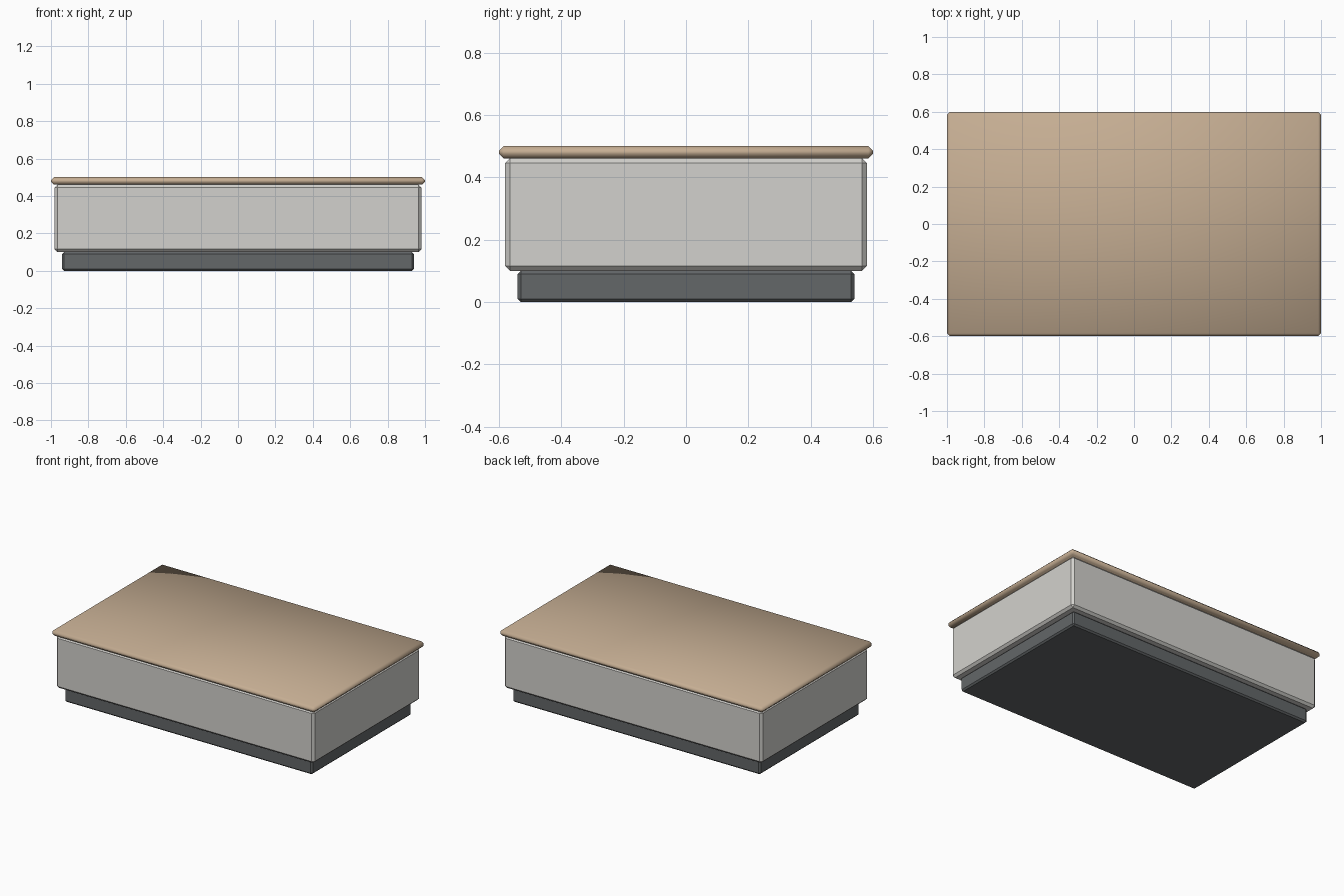
import bpy
import bmesh
from mathutils import Matrix

if "Cube" in bpy.data.objects:
    bpy.data.objects.remove(bpy.data.objects["Cube"], do_unlink=True)


def material(name, rgb):
    mat = bpy.data.materials.new(name)
    mat.use_nodes = True
    mat.diffuse_color = (*rgb, 1)
    mat.node_tree.nodes["Principled BSDF"].inputs["Base Color"].default_value = (*rgb, 1)
    return mat


def bevelled_box(name, width, depth, low, high, bevel, mat, soft=False):
    """Box between two heights with chamfered edges."""
    bm = bmesh.new()
    bmesh.ops.create_cube(bm, size=1)
    bm.transform(Matrix.Translation((0, 0, (low + high) / 2))
                 @ Matrix.Diagonal((width, depth, high - low, 1)))
    bmesh.ops.bevel(bm, geom=bm.edges[:], offset=bevel, segments=1,
                    profile=0.5, affect='EDGES')
    bm.normal_update()
    if soft:
        # Cushioned look: fan the large faces from their centres
        flat = [f for f in bm.faces if abs(f.normal.z) > 0.99]
        bmesh.ops.poke(bm, faces=flat)
        for f in bm.faces:
            f.smooth = True
    mesh = bpy.data.meshes.new(name)
    bm.to_mesh(mesh)
    bm.free()
    mesh.materials.append(mat)
    obj = bpy.data.objects.new(name, mesh)
    bpy.context.collection.objects.link(obj)
    return obj


charcoal = material("charcoal", (0.125, 0.135, 0.14))
pale_grey = material("pale grey", (0.65, 0.64, 0.61))
tan = material("tan", (0.56, 0.42, 0.29))

# Recessed plinth, main body and overhanging top slab
bevelled_box("plinth", 1.88, 1.08, 0, 0.10, 0.01, charcoal)
bevelled_box("body", 1.96, 1.16, 0.10, 0.46, 0.015, pale_grey)
bevelled_box("top_slab", 2.0, 1.2, 0.46, 0.50, 0.015, tan, soft=True)
